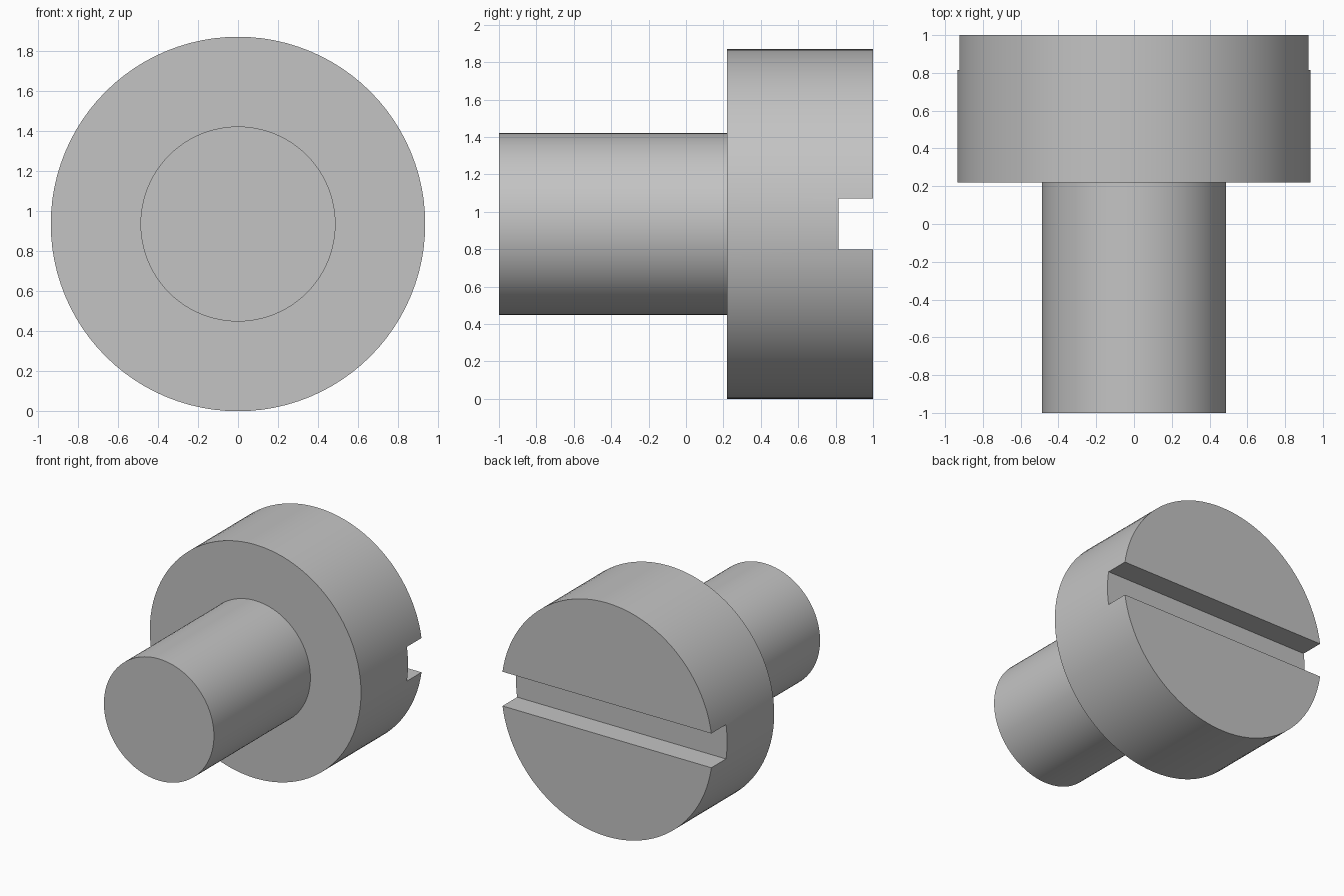
import bpy, bmesh
from math import radians, tau
from mathutils import Matrix

cube = bpy.data.objects.get("Cube")
if cube:
    bpy.data.objects.remove(cube, do_unlink=True)

HEAD_R, SHAFT_R = 0.935, 0.487
FRONT_Y, SHOULDER_Y, BACK_Y = -1.0, 0.22, 1.0
SLOT_HEIGHT, SLOT_FLOOR_Y = 0.274, 0.815
SEGMENTS = 96

steel = bpy.data.materials.new("grey steel")
steel.use_nodes = True
grey = (0.55, 0.55, 0.55, 1)
steel.diffuse_color = grey
steel.node_tree.nodes["Principled BSDF"].inputs["Base Color"].default_value = grey


def make_object(name, bm):
    bmesh.ops.recalc_face_normals(bm, faces=bm.faces)
    mesh = bpy.data.meshes.new(name)
    bm.to_mesh(mesh)
    bm.free()
    mesh.materials.append(steel)
    obj = bpy.data.objects.new(name, mesh)
    bpy.context.collection.objects.link(obj)
    return obj


# Shaft and head, turned as one solid around the y axis
bm = bmesh.new()
profile = [(SHAFT_R, FRONT_Y), (SHAFT_R, SHOULDER_Y),
           (HEAD_R, SHOULDER_Y), (HEAD_R, BACK_Y)]
verts = [bm.verts.new((0, y, HEAD_R + r)) for r, y in profile]
edges = [bm.edges.new(pair) for pair in zip(verts, verts[1:])]
bmesh.ops.spin(bm, geom=verts + edges, cent=(0, 0, HEAD_R), axis=(0, 1, 0),
               angle=tau, steps=SEGMENTS, use_merge=True)
bmesh.ops.remove_doubles(bm, verts=bm.verts, dist=0.0001)
bmesh.ops.holes_fill(bm, edges=[e for e in bm.edges if e.is_boundary], sides=0)
screw = make_object("slotted_screw", bm)

# Straight slot across the back of the head
bm = bmesh.new()
depth = 0.4
place = (Matrix.Translation((0, SLOT_FLOOR_Y + depth / 2, HEAD_R))
         @ Matrix.Diagonal((3, depth, SLOT_HEIGHT, 1)))
bmesh.ops.create_cube(bm, size=1, matrix=place)
cutter = make_object("slot_cutter", bm)

cut = screw.modifiers.new("slot", "BOOLEAN")
cut.operation = "DIFFERENCE"
cut.solver = "EXACT"
cut.object = cutter

bpy.ops.object.select_all(action="DESELECT")
screw.select_set(True)
bpy.context.view_layer.objects.active = screw
bpy.ops.object.modifier_apply(modifier=cut.name)
bpy.data.objects.remove(cutter, do_unlink=True)
bpy.ops.object.shade_smooth_by_angle(angle=radians(30))
